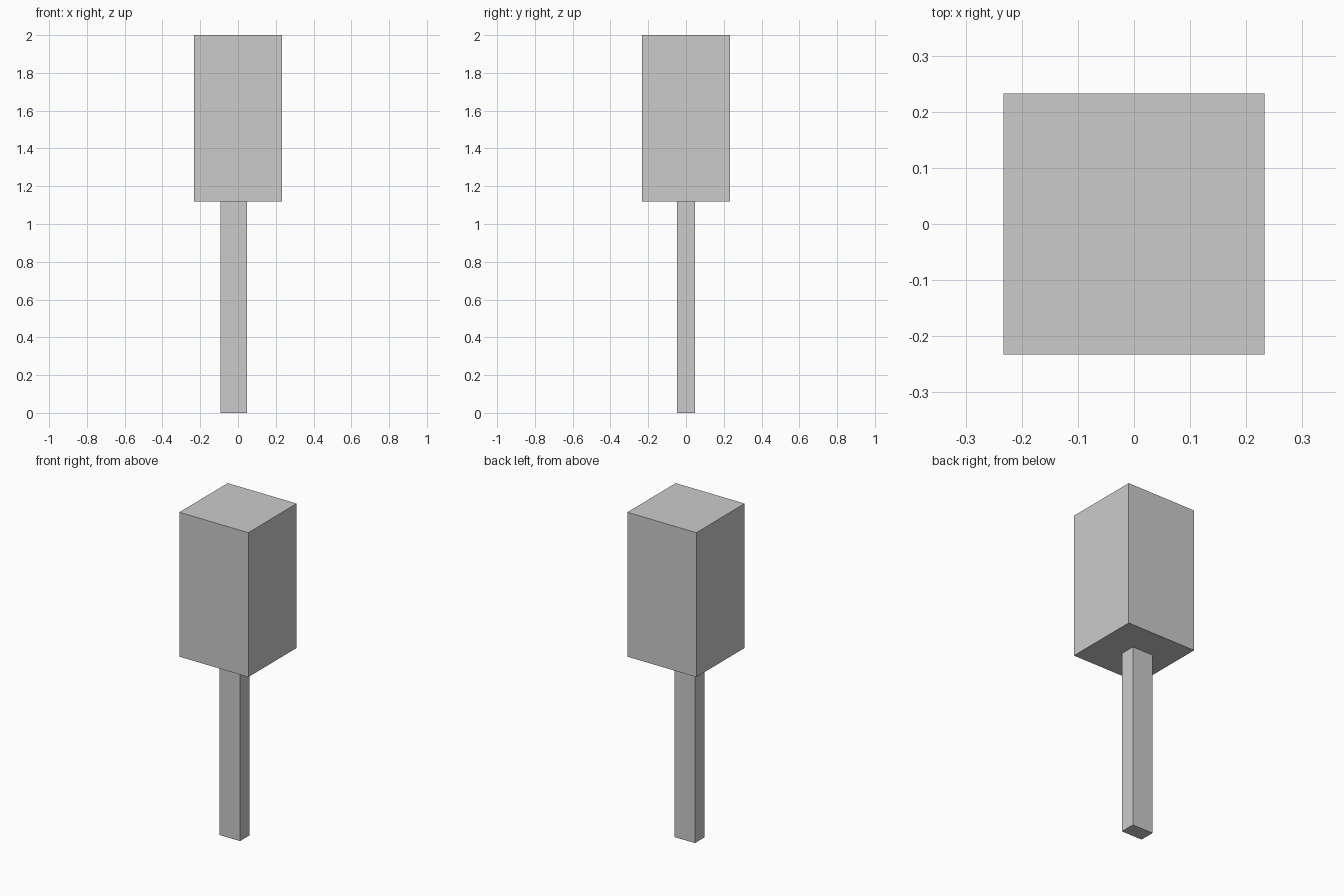
import bpy

if "Cube" in bpy.data.objects:
    bpy.data.objects.remove(bpy.data.objects["Cube"])


def box(name, x, y, z):
    """Flat-sided box spanning the given (min, max) ranges."""
    spans = (x, y, z)
    bpy.ops.mesh.primitive_cube_add(size=1, location=[(a + b) / 2 for a, b in spans])
    obj = bpy.context.object
    obj.name = name
    obj.scale = [b - a for a, b in spans]
    bpy.ops.object.transform_apply(location=False, rotation=False, scale=True)
    return obj


U = 2 / 43           # the model sits on a regular block grid
HEAD_BOTTOM = 1.12

# Tall square head
box("head", (-5 * U, 5 * U), (-5 * U, 5 * U), (HEAD_BOTTOM, 2.0))

# Slim handle, slightly off centre in x
box("handle", (-2 * U, U), (-U, U), (0.0, HEAD_BOTTOM))
